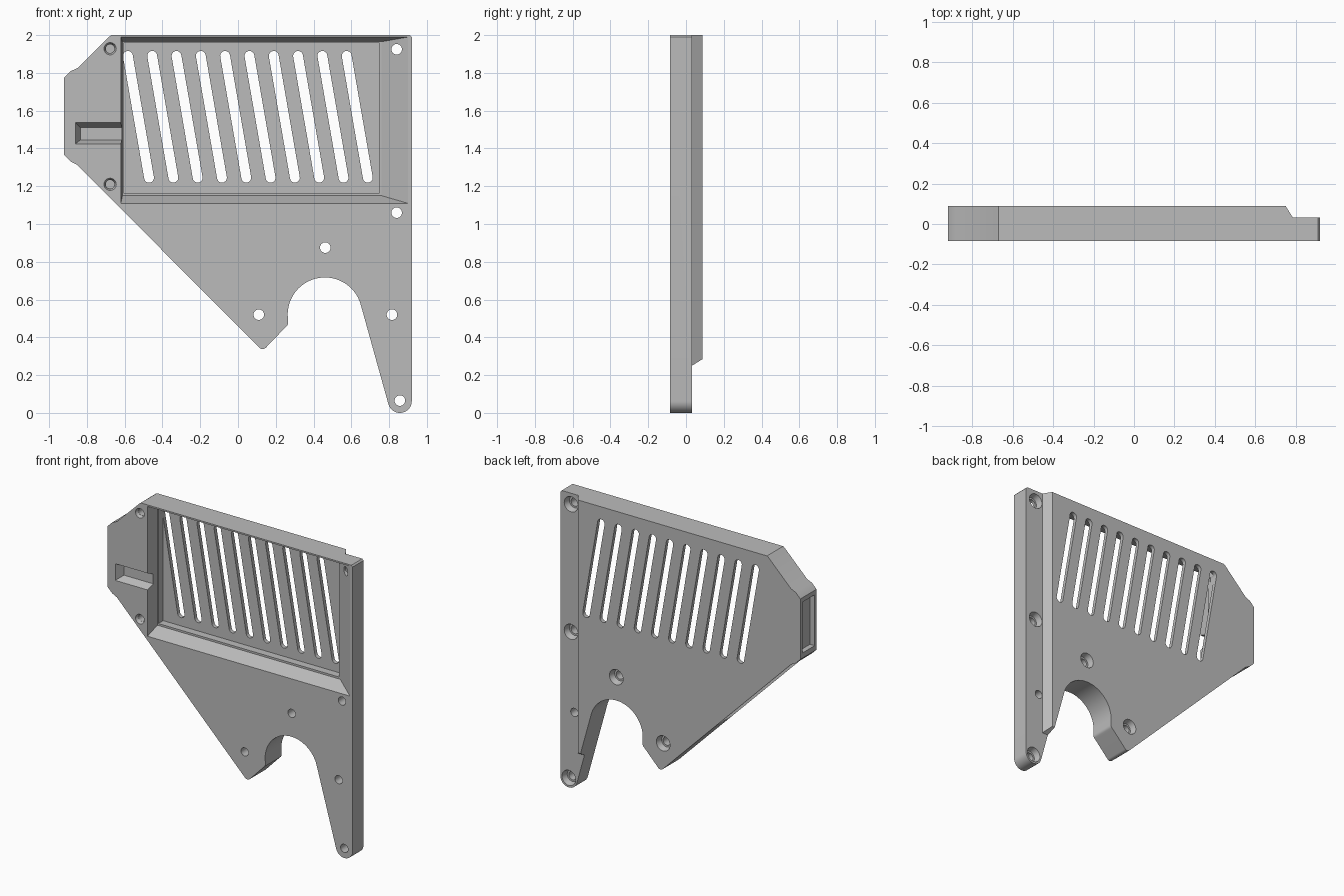
import bpy, bmesh
from math import sin, cos, pi, radians, atan2
from mathutils import Vector

if "Cube" in bpy.data.objects:
    bpy.data.objects.remove(bpy.data.objects["Cube"])

FRONT, BACK, STRIP = -0.085, 0.088, 0.032

grey = bpy.data.materials.new("plain grey")
grey.use_nodes = True
colour = (0.5, 0.5, 0.5, 1)
grey.diffuse_color = colour
grey.node_tree.nodes["Principled BSDF"].inputs["Base Color"].default_value = colour


def loft(name, start, end):
    """Solid between two matching loops of 3D points."""
    bm = bmesh.new()
    a = [bm.verts.new(p) for p in start]
    b = [bm.verts.new(p) for p in end]
    bm.faces.new(a)
    bm.faces.new(b[::-1])
    for i in range(len(a)):
        j = (i + 1) % len(a)
        bm.faces.new((a[i], b[i], b[j], a[j]))
    bmesh.ops.recalc_face_normals(bm, faces=bm.faces)
    mesh = bpy.data.meshes.new(name)
    bm.to_mesh(mesh)
    bm.free()
    obj = bpy.data.objects.new(name, mesh)
    bpy.context.collection.objects.link(obj)
    mesh.materials.append(grey)
    return obj


def through_y(name, pts, y0, y1, pts_end=None):
    return loft(name, [(x, y0, z) for x, z in pts],
                [(x, y1, z) for x, z in pts_end or pts])


def rect(x0, x1, z0, z1):
    return [(x0, z0), (x1, z0), (x1, z1), (x0, z1)]


def arc(cx, cz, r, a0, a1, n):
    return [(cx + r * cos(radians(a0 + (a1 - a0) * i / n)),
             cz + r * sin(radians(a0 + (a1 - a0) * i / n))) for i in range(n + 1)]


def circle(cx, cz, r, n=32):
    return arc(cx, cz, r, 0, 360, n)[:-1]


def slot(p, q, r):
    a = atan2(q[1] - p[1], q[0] - p[0]) * 180 / pi
    return arc(*p, r, a + 90, a + 270, 12) + arc(*q, r, a - 90, a + 90, 12)


def cut(target, cutter):
    cutter.hide_render = True
    mod = target.modifiers.new("cut", "BOOLEAN")
    mod.operation, mod.solver, mod.object = "DIFFERENCE", "EXACT", cutter
    bpy.context.view_layer.objects.active = target
    bpy.ops.object.modifier_apply(modifier=mod.name)
    bpy.data.objects.remove(cutter)


# Plate outline: top edge, tab, diagonal, tip, round cut-out, leg
outline = [(0.91, 2.0), (-0.67, 2.0), (-0.68, 1.993), (-0.85, 1.825), (-0.885, 1.81),
           (-0.92, 1.775), (-0.92, 1.365), (-0.885, 1.33), (-0.85, 1.312)]
outline += arc(0.13, 0.363, 0.025, 225, 315, 6)
outline += [(0.25, 0.452)] + arc(0.235, 0.478, 0.03, -40, 0, 4)
outline += arc(0.46, 0.52, 0.197, 180, 15, 40)
outline += arc(0.857, 0.063, 0.063, 195, 360, 20) + [(0.92, 1.99)]
plate = through_y("bracket_plate", outline, FRONT, BACK)

# Thin mounting strip along the back of the left edge
strip = [(0.785, STRIP), (0.95, STRIP), (0.95, 0.12), (0.73, 0.12)]
cut(plate, loft("strip_cutter", [(x, y, -0.1) for x, y in strip],
                [(x, y, 2.1) for x, y in strip]))
foot = [(STRIP, 0.25), (0.12, 0.305), (0.12, -0.1), (STRIP, -0.1)]
cut(plate, loft("foot_cutter", [(0.7, y, z) for y, z in foot],
                [(0.96, y, z) for y, z in foot]))

# Front recess with sloped sides and a flat floor
cut(plate, through_y("recess_cutter", rect(-0.62, 0.901, 1.109, 1.99), FRONT - 0.001, 0.01,
                     rect(-0.612, 0.76, 1.15, 1.965)))
cut(plate, through_y("floor_cutter", rect(-0.605, 0.75, 1.163, 1.957), -0.005, 0.062))

# Slanted vents
for i in range(10):
    x = -0.583 + 0.1287 * i
    cut(plate, through_y("vent_cutter", slot((x, 1.89), (x + 0.112, 1.245), 0.026), 0.03, 0.12))

# Front window beside the recess, and pocket in the end of the tab
cut(plate, through_y("window_cutter", rect(-0.862, -0.6, 1.423, 1.537), FRONT - 0.001, -0.03,
                     rect(-0.835, -0.6, 1.445, 1.512)))
pocket = [(-0.065, 1.40), (0.065, 1.40), (0.065, 1.745), (-0.065, 1.745)]
cut(plate, loft("pocket_cutter", [(-0.95, y, z) for y, z in pocket],
                [(-0.885, y, z) for y, z in pocket]))

# Screw holes: x, z, level of the back surface, has a countersink
holes = [(0.84, 1.925, STRIP, True), (0.84, 1.06, STRIP, True), (0.857, 0.065, STRIP, True),
         (0.815, 0.52, STRIP, False), (0.462, 0.875, BACK, True), (0.11, 0.52, BACK, True)]
for x, z, back, sunk in holes:
    cut(plate, through_y("hole_cutter", circle(x, z, 0.028), -0.15, 0.15))
    if sunk:
        cut(plate, through_y("sink_cutter", circle(x, z, 0.04), back - 0.04, back + 0.002,
                             circle(x, z, 0.052)))

# Blind holes on the tab
for z in (1.928, 1.21):
    cut(plate, through_y("blind_cutter", circle(-0.677, z, 0.033), FRONT - 0.001, -0.065,
                         circle(-0.677, z, 0.024)))
    cut(plate, through_y("blind_cutter", circle(-0.677, z, 0.023), -0.07, 0.03))

bpy.ops.object.select_all(action="DESELECT")
plate.select_set(True)
bpy.context.view_layer.objects.active = plate
bpy.ops.object.shade_smooth_by_angle(angle=radians(25))
